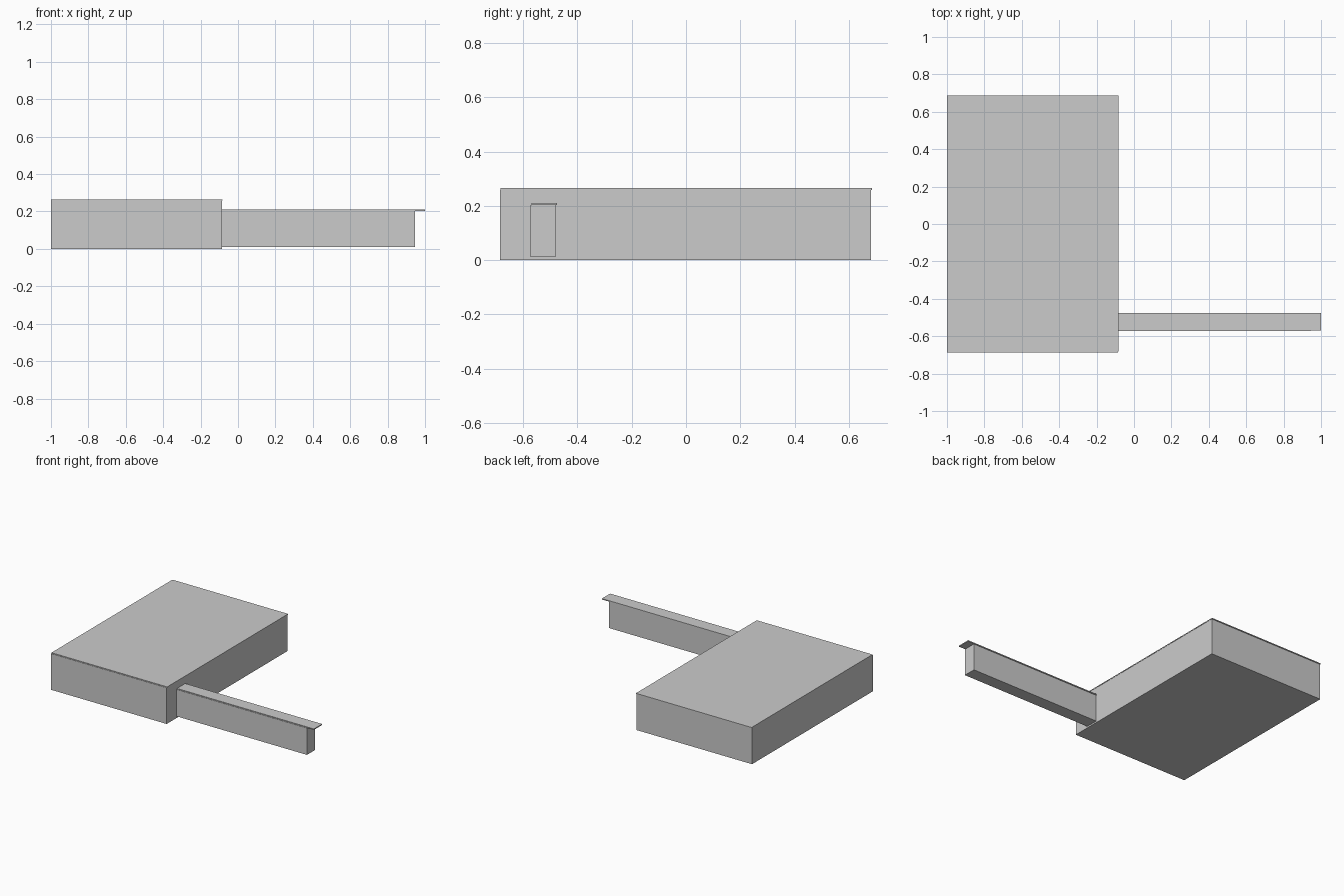
import bpy

if "Cube" in bpy.data.objects:
    bpy.data.objects.remove(bpy.data.objects["Cube"])


def box(name, x, y, z):
    """Axis-aligned box from (min, max) ranges."""
    spans = (x, y, z)
    bpy.ops.mesh.primitive_cube_add(size=1, location=[(a + b) / 2 for a, b in spans])
    obj = bpy.context.object
    obj.name = name
    obj.scale = [b - a for a, b in spans]
    bpy.ops.object.transform_apply(location=False, rotation=False, scale=True)
    return obj


# Main building: body with a thin, slightly shifted roof slab
box("main_body", (-1.0, -0.085), (-0.686, 0.681), (0.0, 0.259))
box("main_roof", (-1.0, -0.083), (-0.683, 0.686), (0.259, 0.265))

# Narrow wing on the right with an overhanging roof slab
box("wing_body", (-0.085, 0.947), (-0.572, -0.481), (0.011, 0.203))
box("wing_roof", (-0.085, 1.0), (-0.569, -0.476), (0.203, 0.21))
